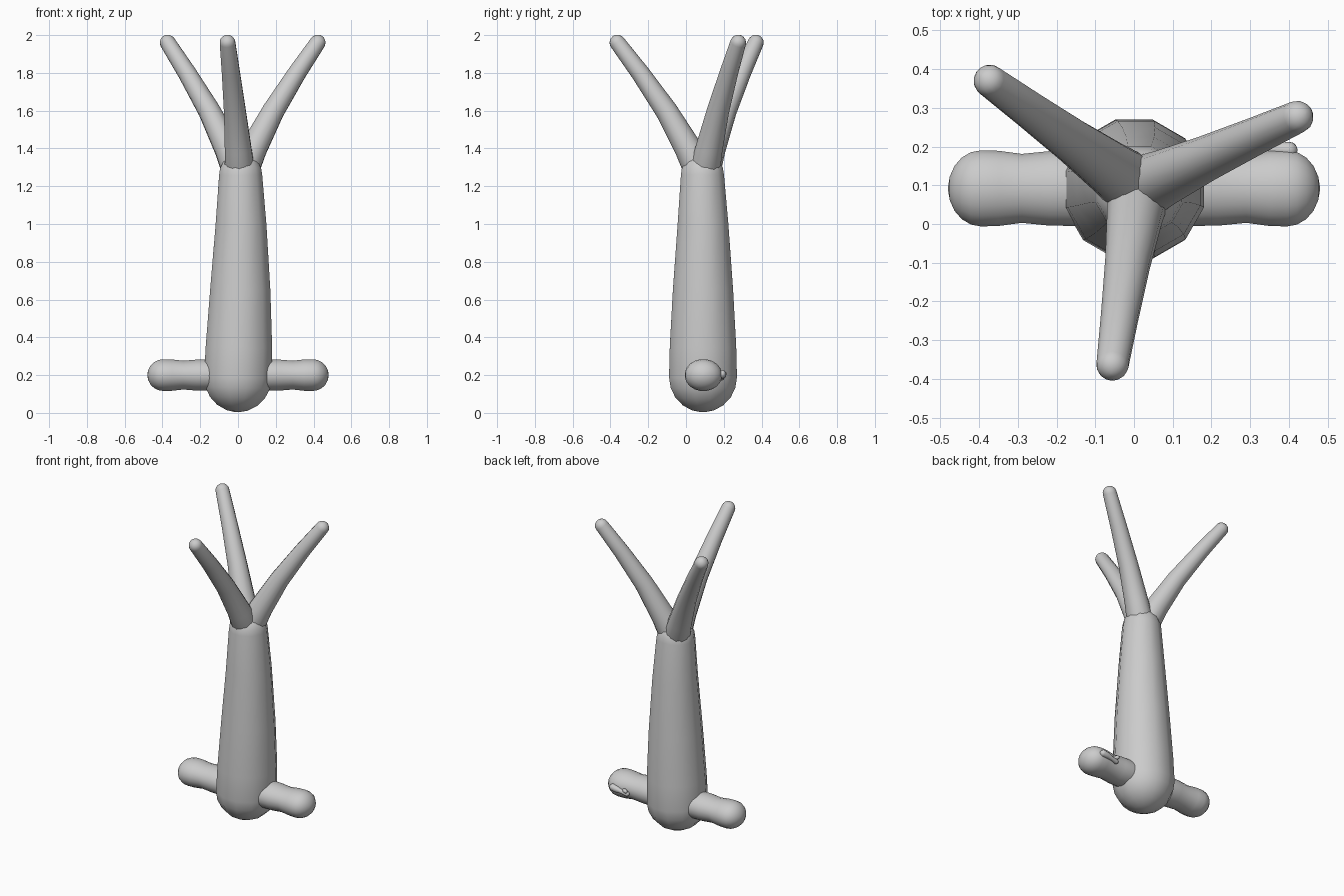
import bpy, bmesh, math
from mathutils import Vector

cube = bpy.data.objects.get("Cube")
if cube:
    bpy.data.objects.remove(cube, do_unlink=True)

grey = bpy.data.materials.new("plain grey")
grey.use_nodes = True
colour = (0.6, 0.6, 0.6, 1)
grey.diffuse_color = colour
grey.node_tree.nodes["Principled BSDF"].inputs["Base Color"].default_value = colour


def tube(name, path, sides=16, stretch=1.0, flat_start=False):
    """Loft rings along (point, radius) pairs and close both ends with domes."""
    pts = [(Vector(p), r) for p, r in path]
    first = (pts[0][0] - pts[1][0]).normalized()
    last = (pts[-1][0] - pts[-2][0]).normalized()
    angles = [math.radians(a) for a in (18, 36, 54, 72, 86)]

    def dome(p, r, d):
        return [(p + d * r * math.sin(a), r * math.cos(a)) for a in angles]

    pts = dome(*pts[0], first)[::-1] + pts + dome(*pts[-1], last)
    bm = bmesh.new()
    rings = []
    for i, (p, r) in enumerate(pts):
        d = (pts[min(i + 1, len(pts) - 1)][0] - pts[max(i - 1, 0)][0]).normalized()
        side = Vector((0, 1, 0)) if abs(d.x) > 0.95 else Vector((1, 0, 0))
        side = (side - d * side.dot(d)).normalized()
        up = d.cross(side)
        ring = []
        for k in range(sides):
            a = 2 * math.pi * (k + 0.5) / sides
            ring.append(bm.verts.new(p + side * r * stretch * math.cos(a) + up * r * math.sin(a)))
        rings.append(ring)
    for a, b in zip(rings, rings[1:]):
        for k in range(sides):
            n = (k + 1) % sides
            bm.faces.new((a[k], a[n], b[n], b[k]))
    bm.faces.new(rings[0][::-1])
    bm.faces.new(rings[-1])
    bmesh.ops.recalc_face_normals(bm, faces=bm.faces[:])
    mesh = bpy.data.meshes.new(name)
    bm.to_mesh(mesh)
    bm.free()
    for f in mesh.polygons:
        f.use_smooth = True
    mesh.materials.append(grey)
    obj = bpy.data.objects.new(name, mesh)
    bpy.context.collection.objects.link(obj)
    return obj


# Tapering trunk with a rounded foot
tube("trunk", [((0, 0.09, 0.19), 0.186), ((0.005, 0.09, 0.35), 0.182),
               ((0.012, 0.09, 0.65), 0.165), ((0.016, 0.09, 1.0), 0.139),
               ((0.014, 0.087, 1.26), 0.118)], sides=12)

# Three limbs bending outwards from the trunk top
root = Vector((0.012, 0.09, 1.24))
stations = ((0, 1.24, 0.085), (0.17, 1.4, 0.072), (0.42, 1.6, 0.059),
            (0.72, 1.8, 0.049), (0.98, 1.96, 0.042))
for name, tip in (("back_right_limb", (-0.38, 0.375)),
                  ("back_left_limb", (0.43, 0.28)),
                  ("front_limb", (-0.057, -0.372))):
    path = []
    for f, z, r in stations:
        path.append(((root.x + (tip[0] - root.x) * f, root.y + (tip[1] - root.y) * f, z), r))
    tube(name, path, sides=14)

# Lumpy side arms near the foot
for name, s in (("left_arm", 1), ("right_arm", -1)):
    tube(name, [((s * x, 0.092, 0.2), r) for x, r in
                ((0.08, 0.08), (0.15, 0.084), (0.22, 0.083), (0.29, 0.077),
                 (0.35, 0.084), (0.395, 0.085))], sides=20, stretch=1.17)

# Small lumpy twig on the back of the left arm
tube("twig", [((0.30, 0.188, 0.187), 0.016), ((0.335, 0.192, 0.193), 0.013),
              ((0.37, 0.193, 0.2), 0.02), ((0.40, 0.191, 0.205), 0.022)], sides=10)
tube("twig_bud", [((0.325, 0.18, 0.2), 0.014), ((0.3, 0.203, 0.208), 0.012)], sides=10)
